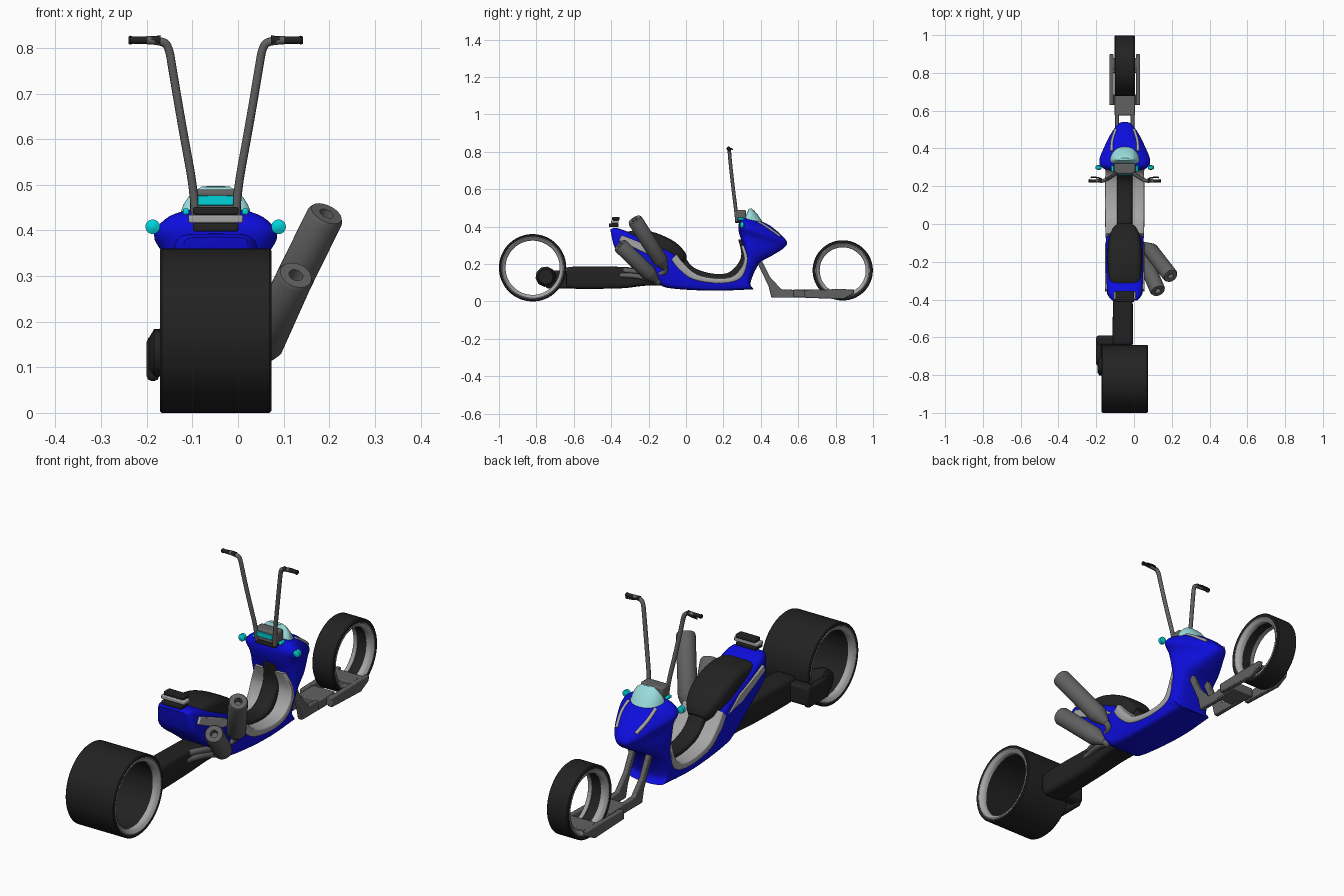
import bpy, bmesh, math
from mathutils import Vector

if "Cube" in bpy.data.objects:
    bpy.data.objects.remove(bpy.data.objects["Cube"])

CX = -0.049  # bike centre line; all x values below are relative to it


def material(name, rgb):
    m = bpy.data.materials.new(name)
    m.diffuse_color = (*rgb, 1)
    m.use_nodes = True
    m.node_tree.nodes["Principled BSDF"].inputs["Base Color"].default_value = m.diffuse_color
    return m


BLUE = material("blue_paint", (0.004, 0.004, 0.72))
BLACK = material("black_rubber", (0.016, 0.016, 0.016))
STEEL = material("dark_steel", (0.12, 0.12, 0.12))
SILVER = material("silver", (0.38, 0.38, 0.38))
CYAN = material("cyan_lens", (0.0, 0.65, 0.7))
GLASS = material("windshield_tint", (0.33, 0.72, 0.72))


def finish(ob, mat, angle=40):
    ob.data.materials.append(mat)
    bpy.ops.object.select_all(action='DESELECT')
    ob.select_set(True)
    bpy.context.view_layer.objects.active = ob
    bpy.ops.object.shade_smooth_by_angle(angle=math.radians(angle))
    return ob


def build(name, verts, faces, mat, bevel=0):
    bm = bmesh.new()
    vs = [bm.verts.new((v[0] + CX, v[1], v[2])) for v in verts]
    for f in faces:
        bm.faces.new([vs[i] for i in f])
    bmesh.ops.recalc_face_normals(bm, faces=bm.faces)
    me = bpy.data.meshes.new(name)
    bm.to_mesh(me)
    bm.free()
    ob = bpy.data.objects.new(name, me)
    bpy.context.collection.objects.link(ob)
    if bevel:
        b = ob.modifiers.new("bevel", 'BEVEL')
        b.width, b.segments = bevel, 2
    return finish(ob, mat)


def rings(name, loops, mat, caps=True, closed=False):
    n, k = len(loops[0]), len(loops)
    faces = [(i * n + j, i * n + (j + 1) % n, (i + 1) % k * n + (j + 1) % n, (i + 1) % k * n + j)
             for i in range(k if closed else k - 1) for j in range(n)]
    if caps:
        faces += [tuple(range(n)), tuple(range((k - 1) * n, k * n))]
    return build(name, [p for l in loops for p in l], faces, mat)


def loft(name, secs, mat, e=0.5, n=32, cx=0, sub=5):
    """Sections are (y, z) of one edge, (y, z) of the other, then a half width at each."""
    secs = [Vector(s) for s in secs]
    path = []
    for i in range(len(secs) - 1):
        p0, p1, p2 = secs[max(i - 1, 0)], secs[i], secs[i + 1]
        p3 = secs[min(i + 2, len(secs) - 1)]
        for s in range(sub):
            t = s / sub
            path.append(0.5 * (2 * p1 + (p2 - p0) * t + (2 * p0 - 5 * p1 + 4 * p2 - p3) * t * t
                               + (3 * p1 - p0 - 3 * p2 + p3) * t ** 3))
    path.append(secs[-1])
    loops = []
    for ya, za, yb, zb, wa, wb in path:
        loop = []
        for j in range(n):
            c, s = math.cos(math.tau * j / n), math.sin(math.tau * j / n)
            u = math.copysign(abs(c) ** e, c)
            v = (math.copysign(abs(s) ** e, s) + 1) / 2
            loop.append((cx + u * (wa + (wb - wa) * v), ya + (yb - ya) * v, za + (zb - za) * v))
        loops.append(loop)
    return rings(name, loops, mat)


def revolve(name, profile, origin, axis, mat, closed=False, n=48):
    """Profile is (radius, distance along axis)."""
    o, a = Vector(origin), Vector(axis).normalized()
    b = a.orthogonal().normalized()
    c = a.cross(b)
    loops = [[o + a * t + (b * math.cos(math.tau * j / n) + c * math.sin(math.tau * j / n)) * r
              for j in range(n)] for r, t in profile]
    return rings(name, loops, mat, not closed, closed)


def prism(name, poly, x0, x1, mat, bevel=0.004):
    n = len(poly)
    verts = [(x, y, z) for x in (x0, x1) for y, z in poly]
    faces = [tuple(range(n)), tuple(range(n, 2 * n))]
    faces += [(i, (i + 1) % n, n + (i + 1) % n, n + i) for i in range(n)]
    return build(name, verts, faces, mat, bevel)


def box(name, x0, x1, y0, y1, z0, z1, mat, bevel=0.004):
    return prism(name, [(y0, z0), (y1, z0), (y1, z1), (y0, z1)], x0, x1, mat, bevel)


def tube(name, pts, r, mat):
    cu = bpy.data.curves.new(name, 'CURVE')
    cu.dimensions, cu.bevel_depth, cu.bevel_resolution, cu.use_fill_caps = '3D', r, 3, True
    sp = cu.splines.new('NURBS')
    sp.points.add(len(pts) - 1)
    for p, q in zip(sp.points, pts):
        p.co = (q[0] + CX, q[1], q[2], 1)
    sp.order_u, sp.use_endpoint_u = 3, True
    ob = bpy.data.objects.new(name, cu)
    bpy.context.collection.objects.link(ob)
    bpy.ops.object.select_all(action='DESELECT')
    ob.select_set(True)
    bpy.context.view_layer.objects.active = ob
    bpy.ops.object.convert(target='MESH')
    return finish(bpy.context.object, mat)


# Hubless wheels: tyre plus a bright lip on each side
def wheel(name, y, z, r, hw, tyre, hole):
    revolve(name + "_tyre", [(r - .004, -hw), (r, -hw + .004), (r, hw - .004), (r - .004, hw),
                             (tyre, hw - .001), (hole + .004, hw - .012), (hole + .004, -hw + .012),
                             (tyre, -hw + .001)], (0, y, z), (1, 0, 0), BLACK, True, 72)
    for s in (-1, 1):
        revolve(name + "_rim", [(tyre, s * (hw - .002)), (tyre - .006, s * hw), (hole + .005, s * (hw - .008)),
                                (hole, s * (hw - .014)), (hole, s * (hw - .03)), (tyre, s * (hw - .03))],
                (0, y, z), (1, 0, 0), SILVER, True, 72)


wheel("rear_wheel", -.82, .18, .18, .122, .168, .145)
wheel("front_wheel", .838, .166, .161, .053, .146, .123)

# Main hull from tail to footwell
loft("hull", [(-.395, .335, -.405, .385, .07, .07), (-.37, .27, -.36, .39, .095, .09),
              (-.28, .20, -.22, .335, .10, .10), (-.15, .10, -.08, .27, .10, .10),
              (-.10, .073, -.02, .20, .09, .103), (.05, .06, .07, .135, .09, .103),
              (.20, .058, .20, .112, .09, .103), (.36, .065, .29, .15, .09, .10)], BLUE, .35)
# Leg shield and nose fairing
fairing = loft("front_fairing", [(.365, .065, .27, .12, .09, .10), (.345, .10, .285, .16, .09, .103),
                                 (.39, .20, .32, .22, .08, .12), (.46, .245, .305, .30, .075, .133),
                                 (.528, .29, .285, .36, .05, .142), (.533, .33, .28, .405, .05, .168),
                                 (.45, .405, .295, .435, .055, .125), (.38, .435, .32, .45, .03, .06)],
               BLUE, .62, 48)
# Footwell panels, centre tunnel and seat
loft("footwell_panels", [(-.08, .22, -.05, .255, .101, .101), (-.04, .17, -.012, .205, .103, .103),
                         (.04, .115, .06, .146, .104, .104), (.18, .095, .18, .125, .104, .104),
                         (.29, .12, .265, .145, .103, .103), (.33, .21, .308, .22, .104, .104),
                         (.32, .30, .292, .30, .075, .075)], SILVER, .25)
loft("centre_tunnel", [(-.06, .2, -.02, .265, .042, .04), (0, .13, .03, .19, .042, .04),
                       (.10, .10, .11, .155, .042, .04), (.20, .10, .195, .147, .042, .04),
                       (.29, .12, .25, .17, .042, .04), (.33, .22, .295, .24, .04, .036),
                       (.32, .33, .28, .33, .03, .028)], BLACK, .5)
loft("seat", [(-.325, .34, -.328, .368, .07, .065), (-.29, .32, -.28, .378, .088, .08),
              (-.20, .29, -.18, .372, .094, .085), (-.11, .24, -.07, .325, .092, .08),
              (-.055, .21, -.01, .27, .075, .06), (-.03, .19, .005, .235, .045, .04)], BLACK, .5)
for s in (-1, 1):
    prism("tail_side_panel", [(-.36, .325), (-.345, .355), (-.17, .285), (-.09, .225), (-.20, .25)],
          s * .09, s * .104, SILVER)

# Tail light and rear rack
box("tail_light", -.05, .05, -.413, -.36, .398, .416, BLACK)
box("tail_trim", -.06, .06, -.40, -.36, .416, .434, SILVER)
box("tail_fin", -.05, .05, -.395, -.355, .434, .451, BLACK)

# Windshield and headlight slits laid on the fairing surface
loft("windshield", [(.415, .415, .30, .42, .06, .097), (.39, .455, .315, .455, .05, .085),
                    (.365, .485, .33, .48, .04, .06), (.35, .497, .335, .495, .025, .035)], GLASS, .8)
bpy.context.view_layer.update()
for s in (-1, 1):
    pts = []
    for x, y in ((.068, .385), (.07, .42), (.063, .46), (.048, .50)):
        hit, loc, _, _ = fairing.ray_cast((s * x + CX, y, 1), (0, 0, -1))
        pts.append((s * x, y, loc.z if hit else .38))
    tube("headlight_slit", pts, .008, SILVER)
    # Turn signal lens facing the rider
    revolve("turn_signal", [(.004, -.02), (.016, -.016), (.016, .0), (.004, .006)],
            (s * .138, .292, .408), (0, -1, 0), CYAN, n=20)
    box("dash_indicator", s * .058, s * .072, .275, .31, .434, .448, CYAN)

    # Tall handlebars with grips and levers
    tube("handlebar", [(s * .045, .272, .43), (s * .046, .268, .48), (s * .072, .25, .62),
                       (s * .094, .236, .75), (s * .102, .232, .80), (s * .115, .229, .816),
                       (s * .15, .228, .817)], .0095, STEEL)
    revolve("grip", [(.011, 0), (.009, .012), (.008, .06), (.010, .066), (.008, .07)],
            (s * .121, .228, .817), (s, 0, 0), BLACK, n=20)
    tube("lever", [(s * .12, .232, .817), (s * .13, .25, .816), (s * .18, .246, .812)], .004, BLACK)

    # Front frame struts and wheel rails
    prism("frame_strut", [(.375, .22), (.405, .22), (.45, .13), (.51, .065), (.62, .06), (.62, .02),
                          (.457, .02), (.442, .08)], s * .03, s * .052, STEEL)
    prism("wheel_rail", [(.63, .02), (.84, .012), (.895, .04), (.90, .064), (.82, .066), (.63, .062)],
          s * .06, s * .082, STEEL)

# Frame plates joining the rails
box("frame_platform", -.055, .055, .575, .69, .022, .064, STEEL)
box("frame_cross_plate", -.078, .078, .63, .685, .026, .06, STEEL)
box("wheel_clamp", -.075, .075, .80, .88, .044, .064, STEEL)

# Dashboard between the handlebars
box("dash_frame", -.056, .056, .265, .32, .435, .49, STEEL, .008)
box("dash_screen", -.039, .039, .26, .27, .455, .477, CYAN, .002)
box("dash_base", -.05, .05, .262, .30, .42, .434, BLACK)

# Single-sided swingarm
loft("swingarm", [(-.64, .08, -.64, .175, .05, .05), (-.60, .068, -.60, .186, .055, .055),
                  (-.35, .07, -.35, .185, .052, .052), (-.20, .085, -.2, .17, .06, .06),
                  (-.02, .08, -.02, .13, .06, .06)], BLACK, .4, cx=-.01)
box("swingarm_jog", -.151, .035, -.642, -.59, .08, .168, BLACK, .012)
box("swingarm_side", -.151, -.124, -.75, -.60, .07, .165, BLACK, .01)
revolve("swingarm_hub", [(.035, -.145), (.052, -.135), (.055, -.10), (.04, -.06)],
        (0, -.75, .132), (1, 0, 0), BLACK, n=10)

# Twin exhausts with headers
for tip, base, start in (((.243, -.275, .437), (.115, -.11, .177), (.03, -.33, .165)),
                         ((.176, -.355, .302), (.09, -.155, .11), (.03, -.35, .14))):
    tip, base = Vector(tip), Vector(base)
    L = (tip - base).length
    revolve("exhaust_can", [(.014, 0), (.022, .015), (.037, .05), (.041, .06), (.041, L - .01),
                            (.036, L), (.016, L), (.014, L - .03)], base, tip - base, STEEL, n=32)
    d = (tip - base).normalized()
    tube("exhaust_header", [start, (.05, -.28, start[2]), (.07, -.19, start[2] - .02),
                            base - d * .03, base + d * .01], .014, STEEL)
